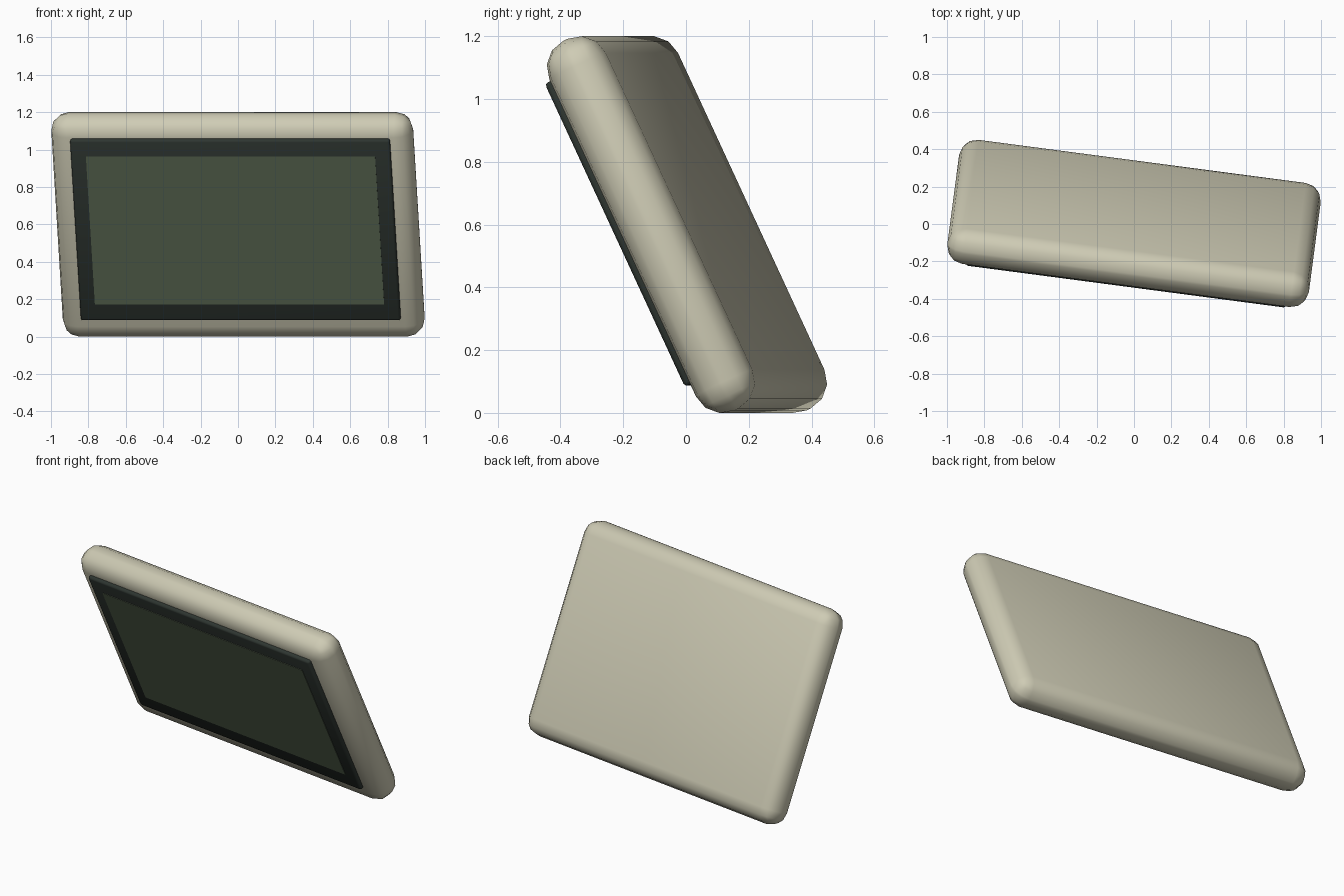
import bpy, bmesh, math
from mathutils import Matrix, Vector

cube = bpy.data.objects.get("Cube")
if cube:
    bpy.data.objects.remove(cube)

# Shared pose: leaning forward and turned slightly about the vertical
POSE = (Matrix.Translation((0, 0.003, 0.6))
        @ Matrix.Rotation(math.radians(-7.5), 4, 'Z')
        @ Matrix.Rotation(math.radians(25), 4, 'X'))


def material(name, color):
    mat = bpy.data.materials.new(name)
    mat.use_nodes = True
    mat.diffuse_color = (*color, 1)
    bsdf = next(n for n in mat.node_tree.nodes if n.type == 'BSDF_PRINCIPLED')
    bsdf.inputs["Base Color"].default_value = (*color, 1)
    bsdf.inputs["Roughness"].default_value = 0.6
    return mat


def slab(name, size, center, mat, radius=0, segments=3):
    """Box in the tilted frame, with optional rounded edges."""
    bm = bmesh.new()
    bmesh.ops.create_cube(bm, size=1)
    bmesh.ops.scale(bm, vec=Vector(size), verts=bm.verts)
    bmesh.ops.translate(bm, vec=Vector(center), verts=bm.verts)
    mesh = bpy.data.meshes.new(name)
    bm.to_mesh(mesh)
    bm.free()
    mesh.materials.append(mat)
    obj = bpy.data.objects.new(name, mesh)
    bpy.context.collection.objects.link(obj)
    obj.matrix_world = POSE
    if radius:
        bpy.ops.object.select_all(action='DESELECT')
        obj.select_set(True)
        bpy.context.view_layer.objects.active = obj
        bevel = obj.modifiers.new("rounded_edges", 'BEVEL')
        bevel.width = radius
        bevel.segments = segments
        bpy.ops.object.modifier_apply(modifier=bevel.name)
        bpy.ops.object.shade_smooth_by_angle(angle=math.radians(50))
    return obj


beige = material("warm_beige", (0.62, 0.60, 0.46))
dark = material("dark_green_black", (0.027, 0.036, 0.030))
green = material("dull_green", (0.104, 0.140, 0.087))

# Rounded case
slab("case", (1.95, 0.20, 1.30), (0, 0, 0), beige, radius=0.093)
# Raised screen frame
slab("screen_frame", (1.724, 0.05, 1.066), (0, -0.098, 0.02), dark, radius=0.012, segments=2)
# Thin screen plate on the frame
slab("screen", (1.56, 0.006, 0.872), (0, -0.1225, 0.023), green)
